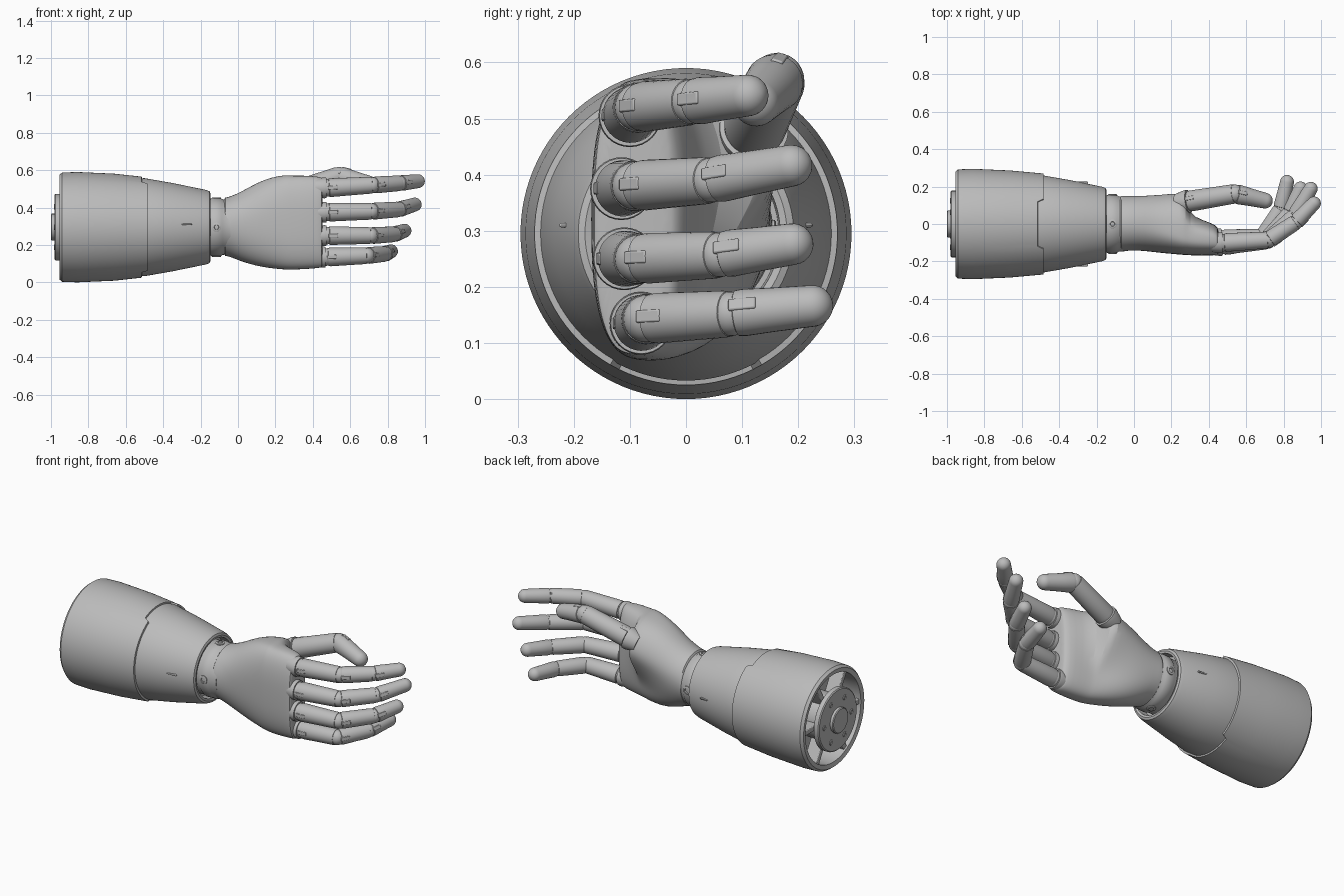
import bpy, bmesh, math
from mathutils import Vector, Matrix

cube = bpy.data.objects.get("Cube")
if cube:
    bpy.data.objects.remove(cube)

grey = bpy.data.materials.new("plain grey")
grey.use_nodes = True
COLOR = (0.5, 0.5, 0.5, 1)
grey.diffuse_color = COLOR
grey.node_tree.nodes["Principled BSDF"].inputs["Base Color"].default_value = COLOR

AXIS_Z = 0.295  # height of the forearm axis


def finish(name, bm, bevel=0.0, subsurf=0):
    bmesh.ops.recalc_face_normals(bm, faces=bm.faces)
    mesh = bpy.data.meshes.new(name)
    bm.to_mesh(mesh)
    bm.free()
    mesh.materials.append(grey)
    obj = bpy.data.objects.new(name, mesh)
    bpy.context.collection.objects.link(obj)
    if bevel:
        mod = obj.modifiers.new("Bevel", "BEVEL")
        mod.width, mod.segments = bevel, 2
    if subsurf:
        mod = obj.modifiers.new("Subdivision", "SUBSURF")
        mod.levels = mod.render_levels = subsurf
    bpy.ops.object.select_all(action="DESELECT")
    obj.select_set(True)
    bpy.context.view_layer.objects.active = obj
    bpy.ops.object.shade_smooth_by_angle(angle=math.radians(35))
    return obj


def skin(bm, rings, closed=False):
    """Join rings of points with quads and cap or close the ends."""
    loops = [[bm.verts.new(p) for p in ring] for ring in rings]
    pairs = list(zip(loops, loops[1:])) + ([(loops[-1], loops[0])] if closed else [])
    for a, b in pairs:
        for i in range(len(a)):
            j = (i + 1) % len(a)
            bm.faces.new((a[i], a[j], b[j], b[i]))
    if not closed:
        bm.faces.new(loops[0])
        bm.faces.new(loops[-1])


def turned(name, profile, start, direction, sides=48, closed=False, shift=None):
    """Revolve (distance, radius) pairs around an axis."""
    axis = Vector(direction).normalized()
    turn = Vector((0, 0, 1)).rotation_difference(axis).to_matrix()
    rings = []
    for k, (t, r) in enumerate(profile):
        ring = []
        for i in range(sides):
            a = math.tau * i / sides
            p = turn @ Vector((math.cos(a) * r, math.sin(a) * r, 0))
            ring.append(Vector(start) + p + axis * (t + (shift(k, p) if shift else 0)))
        rings.append(ring)
    bm = bmesh.new()
    skin(bm, rings, closed)
    return finish(name, bm)


def block(name, center, size, frame=None, bevel=0.004):
    bm = bmesh.new()
    bmesh.ops.create_cube(bm, size=1)
    bm.transform(Matrix.Translation(center) @ (frame or Matrix()) @ Matrix.Diagonal((*size, 1)))
    return finish(name, bm, bevel)


def ball(name, center, radius):
    bm = bmesh.new()
    bmesh.ops.create_uvsphere(bm, u_segments=24, v_segments=14, radius=radius)
    bm.transform(Matrix.Translation(center))
    return finish(name, bm)


X = (1, 0, 0)
CENTER = (0, 0, AXIS_Z)


# Forearm: rear sleeve with a stepped seam, over a tapering front shell
def seam(k, p):
    return -0.03 if k in (6, 7) and abs(p.z) > 2 * abs(p.y) else 0


turned("forearm_sleeve",
       [(-0.84, 0.25), (-0.95, 0.255), (-0.955, 0.28), (-0.94, 0.292), (-0.86, 0.295),
        (-0.66, 0.286), (-0.485, 0.27), (-0.482, 0.25)],
       CENTER, X, 96, True, seam)
turned("forearm_shell",
       [(-0.82, 0.255), (-0.6, 0.257), (-0.5, 0.262), (-0.35, 0.236), (-0.17, 0.199),
        (-0.152, 0.192), (-0.147, 0.18), (-0.15, 0.168), (-0.2, 0.165)], CENTER, X, 96)
for side in (-1, 1):
    block("forearm_slot_rib", (-0.28, side * 0.215, AXIS_Z + 0.015), (0.07, 0.022, 0.008))

# Rear mount: drum, flange, hub, bolts and struts inside the sleeve
turned("mount_drum", [(-0.84, 0.13), (-0.95, 0.13)], CENTER, X)
turned("mount_flange", [(-0.945, 0.17), (-0.95, 0.178), (-0.976, 0.178), (-0.981, 0.172)], CENTER, X, 64)
turned("mount_hub", [(-0.975, 0.072), (-0.996, 0.072), (-1.0, 0.067)], CENTER, X)
for i in range(6):
    a = math.tau * i / 6
    offset = Vector((0, math.cos(a), math.sin(a)))
    turned("mount_bolt", [(0, 0.016), (-0.005, 0.014), (-0.005, 0.008), (0.002, 0.007)],
           Vector((-0.98, 0, AXIS_Z)) + offset * 0.125, X, 16)
    block("mount_strut", Vector((-0.9, 0, AXIS_Z)) + offset * 0.19, (0.08, 0.14, 0.03),
          Matrix.Rotation(a, 4, "X"))

# Wrist: narrow collar with four pivot screws
turned("wrist_collar",
       [(-0.2, 0.15), (-0.15, 0.15), (-0.14, 0.156), (-0.09, 0.154), (-0.082, 0.148), (-0.04, 0.145)],
       CENTER, X, 64)
for i in range(4):
    a = math.tau * i / 4
    out = Vector((0, math.cos(a), math.sin(a)))
    turned("wrist_screw", [(0, 0.024), (0.008, 0.024), (0.01, 0.021), (0.01, 0.013), (0.003, 0.011)],
           Vector((-0.115, 0, AXIS_Z)) + out * 0.15, out, 24)

# Palm: x, low z, high z, back y, palm y near the thumb, palm y near the little finger
palm_sections = [
    (-0.078, 0.148, 0.447, -0.14, 0.148, 0.145), (-0.07, 0.14, 0.455, -0.145, 0.153, 0.15),
    (-0.05, 0.14, 0.455, -0.145, 0.153, 0.148), (0.02, 0.11, 0.485, -0.14, 0.155, 0.14),
    (0.1, 0.087, 0.533, -0.15, 0.162, 0.125), (0.18, 0.074, 0.563, -0.158, 0.172, 0.09),
    (0.25, 0.068, 0.574, -0.164, 0.178, 0.05), (0.275, 0.068, 0.573, -0.166, 0.16, 0.04),
    (0.295, 0.068, 0.57, -0.167, 0.06, 0.03), (0.36, 0.07, 0.572, -0.17, 0.025, 0.015),
    (0.43, 0.076, 0.566, -0.168, 0.0, 0.0), (0.448, 0.08, 0.56, -0.164, -0.02, -0.02),
    (0.452, 0.085, 0.555, -0.158, -0.03, -0.03)]
rings = []
for x, low, high, back, thumb_y, little_y in palm_sections:
    blend = min(1, max(0, (x + 0.05) / 0.3))
    power = 1 - 0.25 * blend
    mid = (back + little_y) / 2
    ring = []
    for i in range(40):
        a = math.tau * i / 40
        c, s = math.cos(a), math.sin(a)
        u = math.copysign(abs(c) ** power, c)
        v = math.copysign(abs(s) ** power, s)
        w = min(1, max(0, (u + 0.6) / 1.1))
        front = little_y + (thumb_y - little_y) * w * w * (3 - 2 * w)
        y = mid + v * ((front - mid) if v > 0 else (mid - back))
        ring.append((x, y, (low + high) / 2 + u * (high - low) / 2))
    rings.append(ring)
bm = bmesh.new()
skin(bm, rings)
finish("palm", bm, subsurf=1)


# Digits: chained tapering segments, ball joints and a hinge tongue on each joint
def segment(name, a, b, r0, r1, tip=False):
    a, b = Vector(a), Vector(b)
    n = (b - a).length
    profile = [(0.008, r0 * 0.8), (0.012, r0 * 0.97), (0.025, r0), (n * 0.5, (r0 + r1) / 2)]
    if tip:
        profile += [(n + r1 * math.sin(t), r1 * math.cos(t))
                    for t in (math.pi / 2 * i / 7 for i in range(7))]
        profile.append((n + r1, 0.002))
    else:
        profile += [(n - 0.015, r1), (n - 0.004, r1 * 0.97), (n, r1 * 0.8)]
    turned(name, profile, a, b - a, 32)


def digit(name, points, radii, outward):
    last = len(points) - 2
    for i in range(last + 1):
        a, b = Vector(points[i]), Vector(points[i + 1])
        segment(f"{name}_segment", a, b, radii[i], radii[i + 1], i == last)
        ball(f"{name}_joint", a, radii[i] * 0.94)
        along = (b - a).normalized()
        side = along.cross(Vector(outward)).normalized()
        up = side.cross(along)
        frame = Matrix((along, side, up)).transposed().to_4x4()
        block(f"{name}_hinge", a + along * 0.03 + up * (radii[i] - 0.006),
              (0.05, 0.022, 0.014), frame, 0.003)


fingers = {
    "index_finger": [(0.475, -0.1, 0.505), (0.72, -0.085, 0.52), (0.865, 0.01, 0.53), (0.962, 0.11, 0.541)],
    "middle_finger": [(0.475, -0.115, 0.375), (0.715, -0.09, 0.38), (0.86, 0.045, 0.39), (0.945, 0.188, 0.416)],
    "ring_finger": [(0.475, -0.11, 0.25), (0.71, -0.085, 0.25), (0.835, 0.06, 0.257), (0.89, 0.19, 0.276)],
    "little_finger": [(0.47, -0.08, 0.135), (0.69, -0.07, 0.143), (0.785, 0.08, 0.152), (0.818, 0.225, 0.166)]}
for name, points in fingers.items():
    digit(name, points, (0.05, 0.045, 0.042, 0.037), (0, -1, 0))
    # Knuckle socket at the edge of the palm
    base = Vector(points[0])
    turned(f"{name}_socket", [(-0.06, 0.05), (-0.012, 0.056), (-0.002, 0.054), (-0.002, 0.044)],
           base, X, 32)

# Thumb, rising out of the heel of the palm
thumb = [(0.285, 0.12, 0.48), (0.54, 0.162, 0.568), (0.7, 0.125, 0.528)]
digit("thumb", thumb, (0.056, 0.052, 0.042), (0, 0.3, 1))
turned("thumb_socket", [(-0.06, 0.05), (-0.01, 0.062), (0.008, 0.062), (0.01, 0.05)],
       thumb[0], Vector(thumb[1]) - Vector(thumb[0]), 32)
